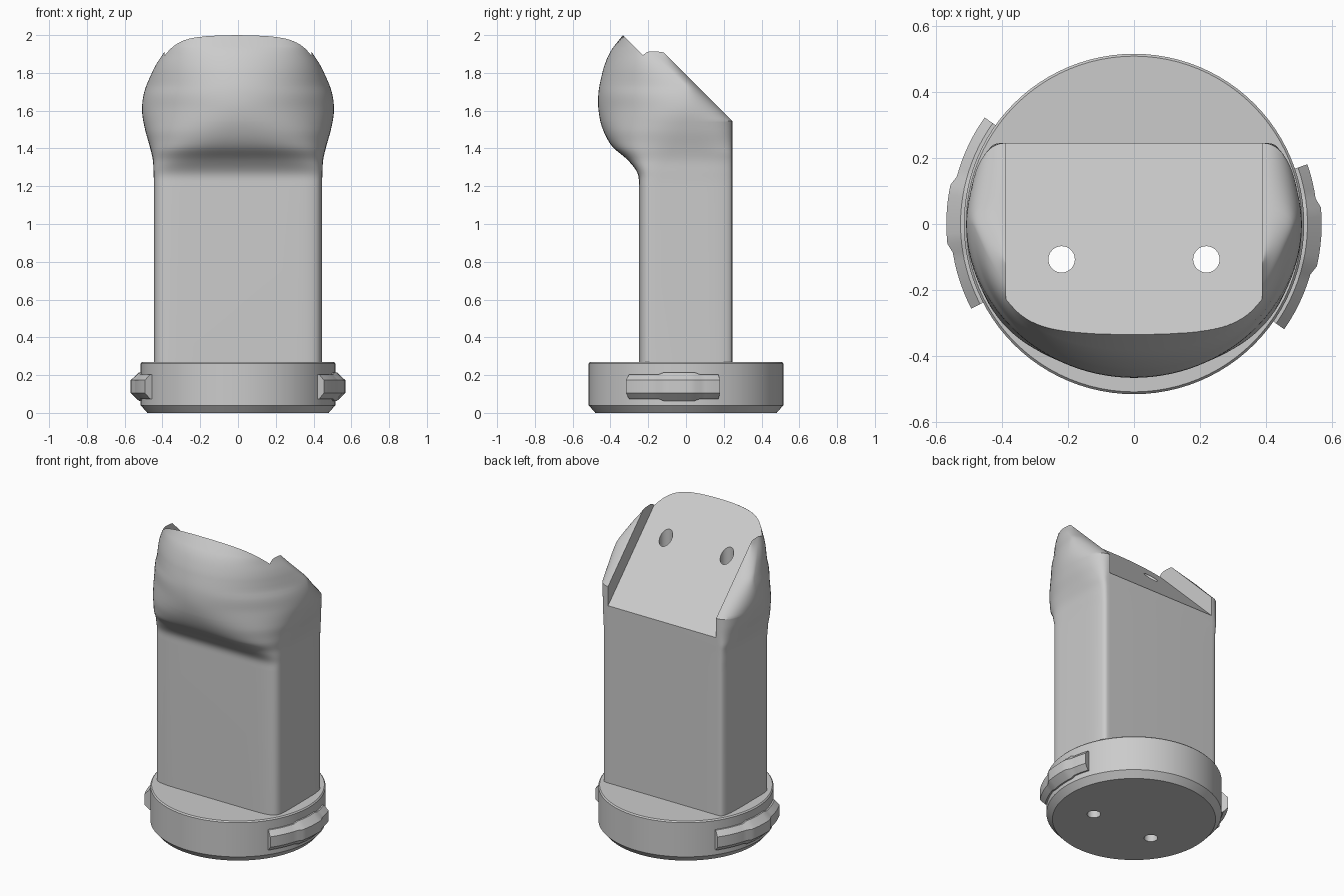
import bpy, bmesh, math
from math import sin, cos, pi, radians

cube = bpy.data.objects.get("Cube")
if cube:
    bpy.data.objects.remove(cube, do_unlink=True)

grey = bpy.data.materials.new("plain grey")
grey.use_nodes = True
grey.diffuse_color = (0.6, 0.6, 0.6, 1)
grey.node_tree.nodes["Principled BSDF"].inputs["Base Color"].default_value = (0.6, 0.6, 0.6, 1)


def loft(name, rings, closed=False):
    """Skin a stack of equal rings and cap both ends."""
    bm = bmesh.new()
    rows = [[bm.verts.new(p) for p in ring] for ring in rings]
    n = len(rows[0])
    for a, b in zip(rows, rows[1:]):
        for i in range(n):
            j = (i + 1) % n
            bm.faces.new((a[i], a[j], b[j], b[i]))
    bm.faces.new(rows[0][::-1])
    bm.faces.new(rows[-1])
    bmesh.ops.recalc_face_normals(bm, faces=bm.faces)
    mesh = bpy.data.meshes.new(name)
    bm.to_mesh(mesh)
    bm.free()
    mesh.materials.append(grey)
    obj = bpy.data.objects.new(name, mesh)
    bpy.context.collection.objects.link(obj)
    return obj


def activate(obj):
    bpy.ops.object.select_all(action='DESELECT')
    obj.select_set(True)
    bpy.context.view_layer.objects.active = obj


def cut(obj, cutter):
    activate(obj)
    mod = obj.modifiers.new("cut", 'BOOLEAN')
    mod.operation = 'DIFFERENCE'
    mod.solver = 'EXACT'
    mod.object = cutter
    bpy.ops.object.modifier_apply(modifier=mod.name)


def circle(r, z, n=96, x=0, y=0):
    return [(x + r * cos(2 * pi * i / n), y + r * sin(2 * pi * i / n), z) for i in range(n)]


# Post and head: height, half width, front depth, squareness of the corners
KEYS = [(0.26, .445, .25, 9), (1.2, .445, .25, 9), (1.27, .447, .257, 8),
        (1.34, .451, .31, 5), (1.41, .467, .39, 3.2), (1.5, .492, .44, 2.4),
        (1.6, .508, .463, 2), (1.7, .496, .463, 2), (1.8, .456, .443, 2),
        (1.85, .43, .428, 2), (1.9, .397, .407, 2), (1.94, .37, .382, 2),
        (2.03, .3, .31, 2)]
CORNER, BACK, STEPS = 0.39, 0.245, 14


def section(z, w, f, p):
    back = min(BACK, 1.79 - z)              # ears slope off above the back wall
    mid = min(0, back - 0.06)
    corner = min(CORNER, w - 0.005)
    q = min(p, 4)
    half = []
    for i in range(STEPS + 1):              # back corner round to the side
        t = pi / 2 * (1 - i / STEPS)
        half.append((corner + (w - corner) * max(cos(t), 0) ** (2 / q),
                     mid + (back - mid) * sin(t) ** (2 / q), z))
    for i in range(1, 2 * STEPS + 1):       # side round to the front centre
        t = pi / 2 * i / (2 * STEPS)
        half.append((w * max(cos(t), 0) ** (2 / p),
                     mid - (f + mid) * sin(t) ** (2 / p), z))
    return half + [(-x, y, h) for x, y, h in half[-2::-1]]


def spline(a, b, c, d, t):
    """Smooth curve through b and c with uneven spacing in height."""
    span = c[0] - b[0]
    out = [b[0] + span * t]
    for k in (1, 2, 3):
        m0 = (c[k] - a[k]) / (c[0] - a[0]) * span
        m1 = (d[k] - b[k]) / (d[0] - b[0]) * span
        out.append((2*t**3 - 3*t**2 + 1) * b[k] + (t**3 - 2*t**2 + t) * m0
                   + (3*t**2 - 2*t**3) * c[k] + (t**3 - t**2) * m1)
    return out


stack = [KEYS[0]]
for i in range(1, len(KEYS) - 2):
    stack += [spline(*KEYS[i - 1:i + 3], s / 5) for s in range(5)]
stack += [KEYS[-2], KEYS[-1]]
stack.append(spline(*KEYS[4:8], 0.45))      # ring where the ears start to slope
stack.sort(key=lambda k: k[0])
post = loft("post_and_head", [section(*k) for k in stack])

# Round base with chamfered rims
base = loft("round_base", [circle(.48, 0), circle(.515, .04), circle(.515, .262), circle(.508, .27)])

# Sloping seat cut between the two ears
wedge = [(-.6, 2.265), (.5, 1.165), (.5, 2.265)]
seat = loft("seat_cutter", [[(x, y, z) for y, z in wedge] for x in (-.388, .388)])
cut(post, seat)
bpy.data.objects.remove(seat, do_unlink=True)

# Two through holes
for x in (-.219, .219):
    drill = loft("hole_cutter", [circle(.04, z, 32, x, -.107) for z in (-.1, 2.3)])
    cut(post, drill)
    cut(base, drill)
    bpy.data.objects.remove(drill, do_unlink=True)


# Locking lugs with a raised middle
def lug(name, start, end, bump_start, bump_end):
    marks = [(start, 0), (bump_start - 3, 0), (bump_start, 1), (bump_end, 1), (bump_end + 3, 0), (end, 0)]
    rings = []
    for (a0, k0), (a1, k1) in zip(marks, marks[1:]):
        n = max(1, round((a1 - a0) / 3))
        for i in range(n + (a1 == end)):
            a, k = radians(a0 + (a1 - a0) * i / n), k0 + (k1 - k0) * i / n
            outer, tall = .555 + .013 * k, .065 + .01 * k
            shape = [(.48, -tall), (.525, -tall), (outer, -.034), (outer, .034), (.525, tall), (.48, tall)]
            rings.append([(r * cos(a), r * sin(a), .139 + h) for r, h in shape])
    return loft(name, rings)


lugs = [lug("left_lug", -35, 19, -13, 5), lug("right_lug", 144.5, 207.5, 168, 186)]

for obj in [post, base] + lugs:
    activate(obj)
    bpy.ops.object.shade_smooth_by_angle(angle=radians(28))
